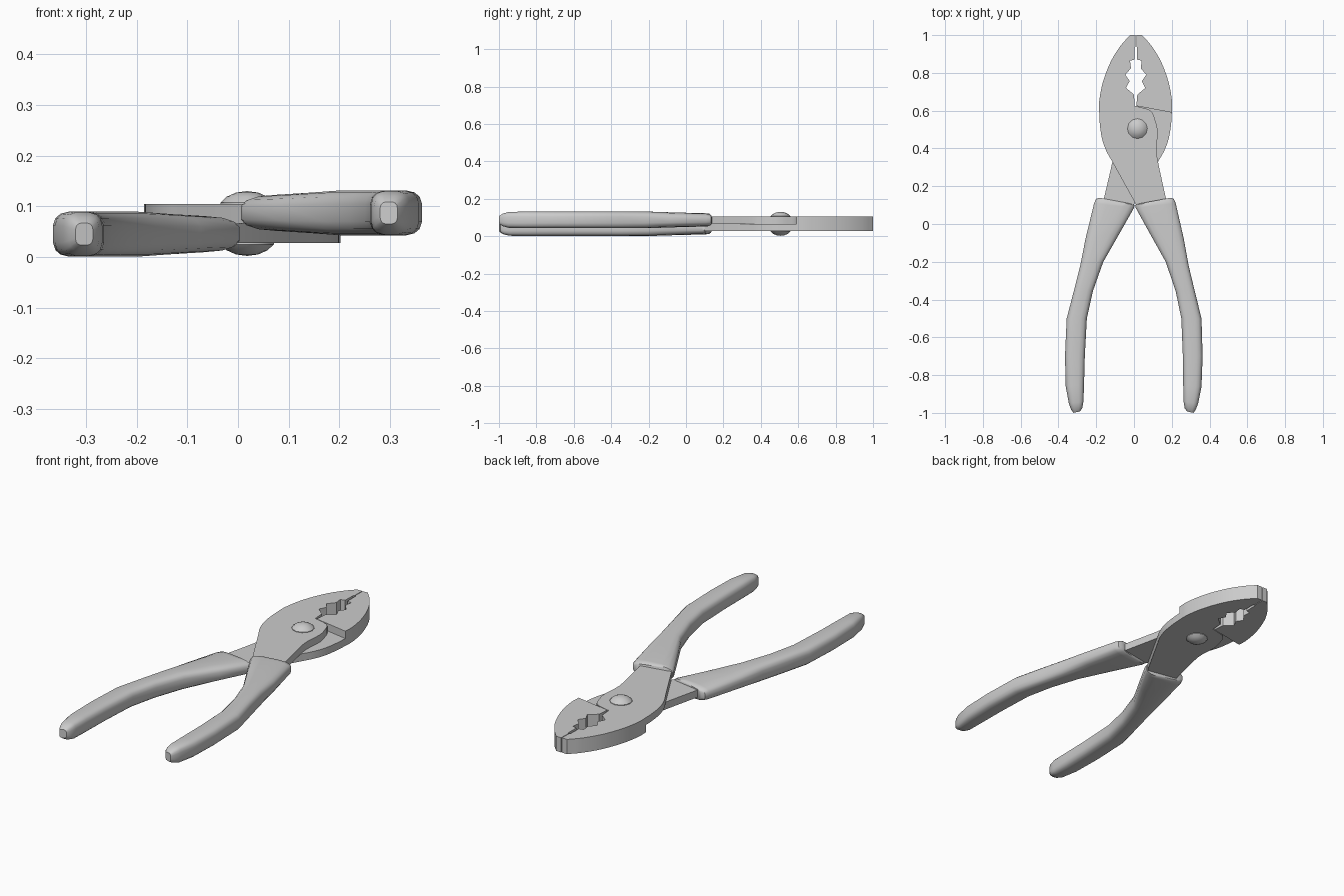
import bpy, bmesh, math
from mathutils import Vector

if "Cube" in bpy.data.objects:
    bpy.data.objects.remove(bpy.data.objects["Cube"])

Z_FLIP = 0.132          # the second half is the first turned over about z = 0.066
MID, LOW, TOP = 0.066, 0.028, 0.104


def turned(p):
    x, y, z = p
    return (0.008 + 0.014 * y - x, y, Z_FLIP - z)


def finish(name, bm, flip, angle):
    if flip:
        for v in bm.verts:
            v.co = turned(v.co)
    bmesh.ops.recalc_face_normals(bm, faces=bm.faces[:])
    me = bpy.data.meshes.new(name)
    bm.to_mesh(me)
    bm.free()
    ob = bpy.data.objects.new(name, me)
    bpy.context.collection.objects.link(ob)
    bpy.ops.object.select_all(action='DESELECT')
    ob.select_set(True)
    bpy.context.view_layer.objects.active = ob
    bpy.ops.object.shade_smooth_by_angle(angle=math.radians(angle))


def smooth_path(pts, n=4):
    p = [Vector(q) for q in pts]
    p = [2 * p[0] - p[1]] + p + [2 * p[-1] - p[-2]]
    out = []
    for i in range(1, len(p) - 2):
        a, b, c, d = p[i - 1:i + 3]
        for k in range(n):
            t = k / n
            q = 0.5 * (2 * b + (c - a) * t + (2 * a - 5 * b + 4 * c - d) * t * t
                       + (3 * b - a - 3 * c + d) * t ** 3)
            out.append(tuple(q))
    return out + [tuple(pts[-1])]


def prism(name, outline, z0, z1, flip):
    bm = bmesh.new()
    lo = [bm.verts.new((x, y, z0)) for x, y in outline]
    hi = [bm.verts.new((x, y, z1)) for x, y in outline]
    bm.faces.new(lo[::-1])
    bm.faces.new(hi)
    n = len(outline)
    for i in range(n):
        j = (i + 1) % n
        bm.faces.new((lo[i], lo[j], hi[j], hi[i]))
    finish(name, bm, flip, 25)


def grip(name, sections, flip, n=16):
    bm = bmesh.new()
    rings = []
    for lx, ly, rx, ry, h in sections:
        a, b = Vector((lx, ly, 0.087)), Vector((rx, ry, 0.087))
        ring = []
        for k in range(n):
            t = 2 * math.pi * (k + 0.5) / n
            c, s = math.cos(t), math.sin(t)
            c, s = (math.copysign(abs(u) ** 0.6, u) for u in (c, s))
            ring.append(bm.verts.new((a + b) / 2 + (b - a) / 2 * c + Vector((0, 0, h * s))))
        rings.append(ring)
    for r, q in zip(rings, rings[1:]):
        for k in range(n):
            j = (k + 1) % n
            bm.faces.new((r[k], r[j], q[j], q[k]))
    bm.faces.new(rings[0])
    bm.faces.new(rings[-1])
    finish(name, bm, flip, 40)


# thick jaw: curved back edge, then the toothed inner edge
jaw = smooth_path([(-0.184, 0.59), (-0.184, 0.65), (-0.165, 0.75), (-0.123, 0.86),
                   (-0.07, 0.945), (-0.02, 1.0)])
jaw += [(0.009, 1.0), (0.009, 0.94), (0.004, 0.935), (0.003, 0.87), (-0.021, 0.865),
        (-0.016, 0.825), (-0.046, 0.79), (-0.023, 0.757), (-0.042, 0.72),
        (0.0, 0.685), (0.004, 0.625)]

# thin lap plate and shank that cross to the other side
lap = smooth_path([(0.02, 0.622), (0.088, 0.6), (0.112, 0.55), (0.125, 0.49),
                   (0.12, 0.4), (0.127, 0.33), (0.168, 0.14)])
lap += [(0.19, 0.03), (0.07, 0.03), (0.012, 0.10)]
lap += smooth_path([(-0.115, 0.33), (-0.148, 0.39), (-0.17, 0.455), (-0.181, 0.53), (-0.184, 0.59)])
lap += [(0.004, 0.625)]

# grip sections: left x, y, right x, y, half height
grip_sections = [
    (0.022, 0.107, 0.195, 0.139, 0.028), (0.005, 0.101, 0.212, 0.133, 0.034),
    (0.008, 0.085, 0.222, 0.11, 0.036), (0.08, -0.045, 0.265, -0.08, 0.040),
    (0.167, -0.2, 0.29, -0.22, 0.045), (0.22, -0.355, 0.321, -0.35, 0.045),
    (0.25, -0.5, 0.358, -0.5, 0.045), (0.258, -0.7, 0.364, -0.7, 0.045),
    (0.26, -0.85, 0.358, -0.86, 0.045), (0.262, -0.94, 0.34, -0.95, 0.043),
    (0.268, -0.975, 0.328, -0.982, 0.034), (0.28, -0.992, 0.315, -1.0, 0.022)]

for side, flip in (("left", False), ("right", True)):
    prism(side + "_jaw", jaw, LOW, TOP, flip)
    prism(side + "_lap_and_shank", lap, MID, TOP, flip)
    grip(side + "_jaw_grip", grip_sections, flip)

# pivot rivet: shaft profile with a domed head at each end
profile = [(0.0, 0.130), (0.022, 0.127), (0.04, 0.119), (0.053, 0.107), (0.053, 0.100)]
profile += [(r, Z_FLIP - z) for r, z in reversed(profile)]
bm = bmesh.new()
vs = [bm.verts.new((0.018 + r, 0.505, z)) for r, z in profile]
es = [bm.edges.new(p) for p in zip(vs, vs[1:])]
bmesh.ops.spin(bm, geom=vs + es, cent=(0.018, 0.505, 0), axis=(0, 0, 1),
               angle=2 * math.pi, steps=12)
bmesh.ops.remove_doubles(bm, verts=bm.verts[:], dist=1e-5)
finish("pivot_rivet", bm, False, 45)
